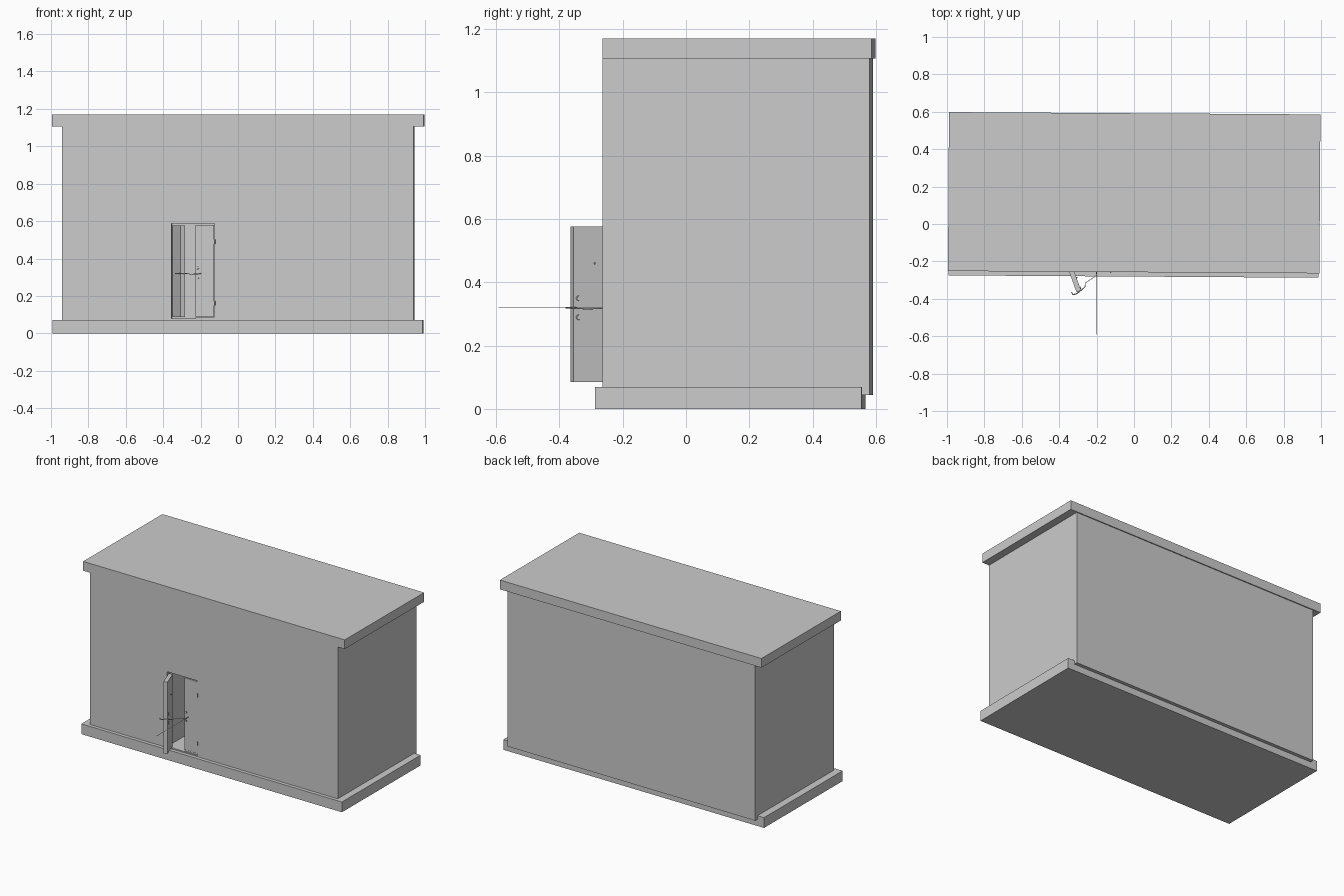
import bpy, bmesh, math
from mathutils import Matrix, Vector

if "Cube" in bpy.data.objects:
    bpy.data.objects.remove(bpy.data.objects["Cube"])

YAW = Matrix.Rotation(math.radians(-0.36), 4, 'Z')   # the building sits very slightly askew


def box(name, x, y, z, matrix=YAW):
    bm = bmesh.new()
    bmesh.ops.create_cube(bm, size=1)
    for v in bm.verts:
        v.co = Vector(r[0] + (c + 0.5) * (r[1] - r[0]) for c, r in zip(v.co, (x, y, z)))
    bm.transform(matrix)
    me = bpy.data.meshes.new(name)
    bm.to_mesh(me)
    bm.free()
    ob = bpy.data.objects.new(name, me)
    bpy.context.collection.objects.link(ob)
    return ob


def rod(name, pts, radius):
    cu = bpy.data.curves.new(name, 'CURVE')
    cu.dimensions = '3D'
    cu.bevel_depth = radius
    cu.bevel_resolution = 1
    cu.use_fill_caps = True
    sp = cu.splines.new('POLY')
    sp.points.add(len(pts) - 1)
    for p, co in zip(sp.points, pts):
        p.co = (*co, 1)
    ob = bpy.data.objects.new(name, cu)
    bpy.context.collection.objects.link(ob)
    return ob


# Building: plinth, wall block and flat roof
box("plinth", (-0.99, 0.988), (-0.281, 0.561), (0, 0.07))
walls = box("walls", (-0.94, 0.94), (-0.257, 0.585), (0.045, 1.12))
box("roof_slab", (-0.993, 0.993), (-0.2575, 0.592), (1.107, 1.17))

# Deep doorway cut into the front
cutter = box("doorway_cutter", (-0.355, -0.125), (-0.35, 0.15), (0.078, 0.588))
cutter.hide_render = True
cutter.hide_set(True)
cut = walls.modifiers.new("doorway", 'BOOLEAN')
cut.operation = 'DIFFERENCE'
cut.solver = 'EXACT'
cut.object = cutter

# Right leaf closed, with a thin sill under it
box("right_door_leaf", (-0.226, -0.127), (-0.252, -0.228), (0.09, 0.58))
box("door_sill", (-0.226, -0.125), (-0.25, -0.226), (0.076, 0.088))

# Left leaf swung open about its outer edge
SWING = Matrix.Translation((-0.349, -0.25, 0)) @ Matrix.Rotation(math.radians(-70), 4, 'Z')
box("left_door_leaf", (0, 0.122), (0, 0.026), (0.086, 0.576), SWING)

# Hinges on the right jamb
for i, z in enumerate((0.16, 0.49)):
    rod(f"hinge_{i}", [(-0.125, -0.258, z - 0.012), (-0.125, -0.258, z + 0.012)], 0.004)

# Curled pulls above and below the bolt on both leaves
for i, z in enumerate((0.29, 0.35)):
    arc = [(math.cos(a) * 0.007, math.sin(a) * 0.007)
           for a in (math.radians(d) for d in range(-120, 121, 30))]
    rod(f"right_pull_{i}", [(-0.216 + u, -0.256, z + w) for u, w in arc], 0.0015)
    rod(f"left_pull_{i}", [SWING @ Vector((0.105 + u, 0.028, z + w)) for u, w in arc], 0.0015)

# Spindle through the left leaf and a bent latch chain across to the right leaf
rod("latch_spindle", [(-0.335, -0.365, 0.32), (-0.325, -0.378, 0.32),
                      (-0.305, -0.372, 0.32), (-0.272, -0.345, 0.32)], 0.003)
rod("latch_chain", [(-0.285, -0.358, 0.32), (-0.262, -0.335, 0.318), (-0.26, -0.315, 0.316),
                    (-0.2, -0.275, 0.318), (-0.2, -0.252, 0.32)], 0.002)
rod("bolt_rod", [(-0.2, -0.24, 0.32), (-0.2, -0.592, 0.32)], 0.0012)

# Small peg on the inside of the left leaf
rod("door_peg", [SWING @ Vector((0.05, 0.02, 0.46)), SWING @ Vector((0.05, 0.031, 0.46))], 0.003)
